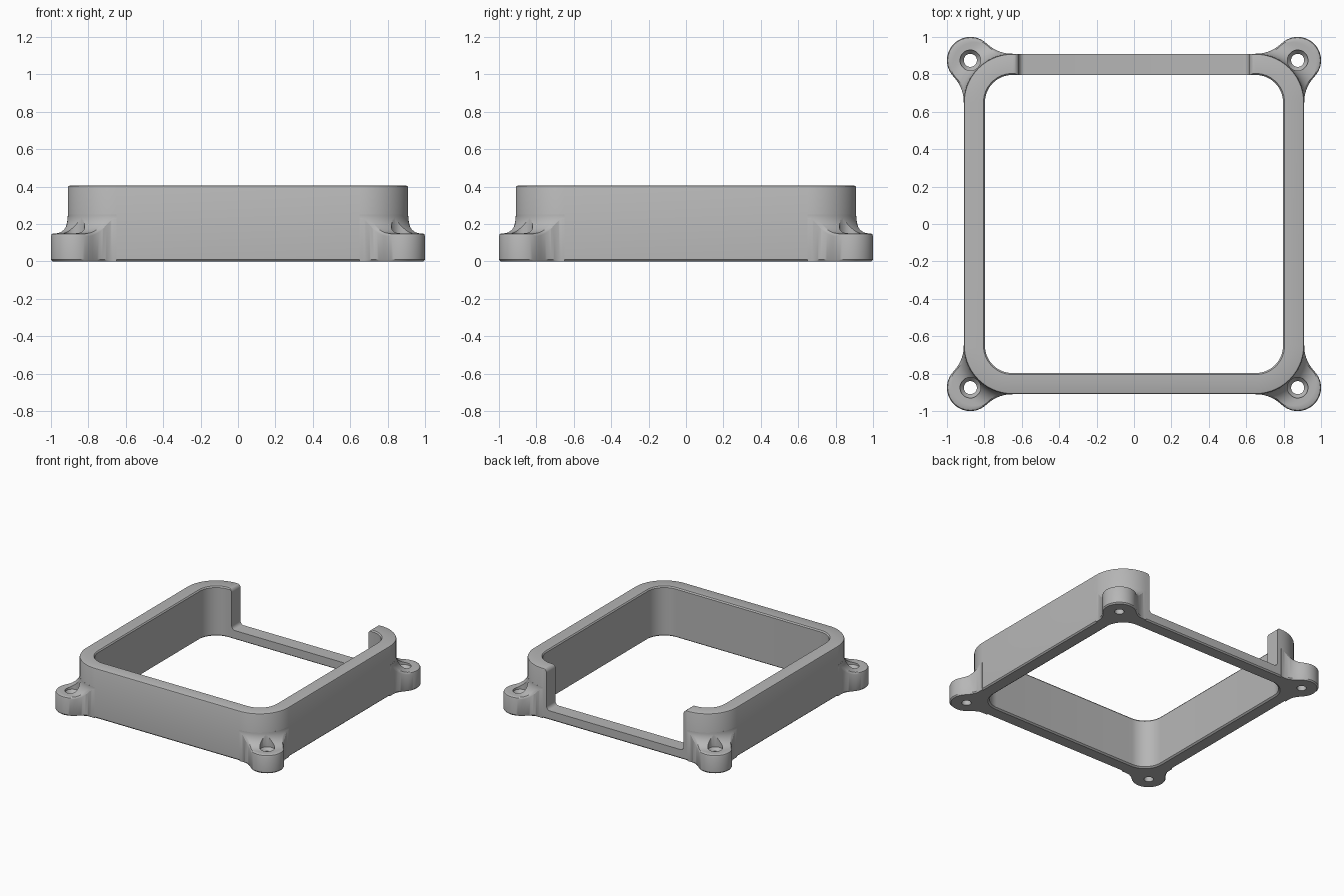
import bpy, bmesh
from math import sin, cos, pi, sqrt, radians

if "Cube" in bpy.data.objects:
    bpy.data.objects.remove(bpy.data.objects["Cube"], do_unlink=True)

CORNER = 0.65      # centre of each rounded wall corner
RADIUS = 0.26      # outer corner radius
HEIGHT = 0.405
EAR_TOP = 0.15
COVE = 0.1         # fillet between ear and wall
EAR_OFF = 0.225    # ear centre measured from the corner centre
EAR_R = 0.125

grey = bpy.data.materials.new("matte grey")
grey.use_nodes = True
colour = (0.47, 0.47, 0.47, 1)
grey.diffuse_color = colour
grey.node_tree.nodes["Principled BSDF"].inputs["Base Color"].default_value = colour


def make_object(name, bm):
    bmesh.ops.recalc_face_normals(bm, faces=bm.faces)
    mesh = bpy.data.meshes.new(name)
    bm.to_mesh(mesh)
    bm.free()
    mesh.materials.append(grey)
    obj = bpy.data.objects.new(name, mesh)
    bpy.context.collection.objects.link(obj)
    return obj


def loft(name, sections, closed):
    """Skin a row of closed sections; cap the ends unless the row closes."""
    bm = bmesh.new()
    rows = [[bm.verts.new(p) for p in s] for s in sections]
    pairs = list(zip(rows, rows[1:]))
    if closed:
        pairs.append((rows[-1], rows[0]))
    else:
        bm.faces.new(rows[0])
        bm.faces.new(rows[-1])
    for a, b in pairs:
        for i in range(len(a)):
            j = (i + 1) % len(a)
            bm.faces.new((a[i], a[j], b[j], b[i]))
    return make_object(name, bm)


def cut(obj, cutter):
    cutter.hide_render = True
    mod = obj.modifiers.new("cut", "BOOLEAN")
    mod.operation = "DIFFERENCE"
    mod.solver = "EXACT"
    mod.object = cutter
    select(obj)
    bpy.ops.object.modifier_apply(modifier=mod.name)
    bpy.data.objects.remove(cutter, do_unlink=True)


def select(obj):
    bpy.ops.object.select_all(action="DESELECT")
    obj.select_set(True)
    bpy.context.view_layer.objects.active = obj


def smooth(obj):
    select(obj)
    bpy.ops.object.shade_smooth_by_angle(angle=radians(32))


# Wall: small section swept round a rounded square
section = [(0.10, 0), (0.01, 0), (0, 0.01), (0, HEIGHT - 0.01),
           (0.003, HEIGHT - 0.003), (0.01, HEIGHT), (0.105, HEIGHT),
           (0.113, HEIGHT - 0.01), (0.113, 0.01)]
STEPS = 14
sections = []
for k, (sx, sy) in enumerate([(1, 1), (-1, 1), (-1, -1), (1, -1)]):
    for i in range(STEPS + 1):
        a = (k + i / STEPS) * pi / 2
        sections.append([(sx * CORNER + (RADIUS - o) * cos(a),
                          sy * CORNER + (RADIUS - o) * sin(a), z)
                         for o, z in section])
wall = loft("wall_frame", sections, True)

# Opening in the back wall, with rounded lower corners and eased top edges
SILL, HALF, R = 0.075, 0.615, 0.03
side = [(HALF - R + R * sin(a), SILL + R - R * cos(a))
        for a in [i * pi / 12 for i in range(7)]]
side += [(HALF + R - R * cos(a), HEIGHT - R + R * sin(a))
         for a in [i * pi / 12 for i in range(7)]]
side += [(HALF + R, HEIGHT + 0.1)]
outline = side + [(-x, z) for x, z in reversed(side)]
cut(wall, loft("opening_cutter",
               [[(x, y, z) for x, z in outline] for y in (0.7, 1.0)], False))
smooth(wall)


def ear_reach(t):
    """Distance of the ear outline beyond the wall, at angle t round the corner."""
    f = abs(t - pi / 4)
    s = EAR_OFF * sqrt(2)
    if f < radians(21.35):
        d = s * cos(f) + sqrt(EAR_R ** 2 - (s * sin(f)) ** 2)
    else:
        flare = 0.2
        c = RADIUS + flare
        b = c * sin(pi / 4 + f)
        d = b - sqrt(max(0, b * b - c * c + flare * flare))
    return max(d - RADIUS, 0.002)


def ear_height(d):
    d = min(max(d, 0), COVE)
    return EAR_TOP + COVE - sqrt(COVE ** 2 - (COVE - d) ** 2)


def ear_section(reach):
    e = min(0.015, reach / 2)
    top = ear_height(reach)
    pts = [(-0.02, 0), (reach - min(0.01, e), 0), (reach, 0.01),
           (reach, top - e), (reach - 0.3 * e, top - 0.3 * e)]
    n = 14
    for i in range(n, -1, -1):
        d = (reach - e) * (i / n) ** 2
        pts.append((d, ear_height(d)))
    return pts + [(-0.02, EAR_TOP + COVE)]


# Screw hole: narrow bore, countersink, then clearance for the screw head
bore = [(0.035, -0.1), (0.035, 0.11), (0.055, 0.135), (0.055, 0.4)]


def add_ear(name, sx, sy):
    n = 64
    rows = []
    for i in range(n + 1):
        t = i / n * pi / 2
        rows.append([(sx * (CORNER + (RADIUS + d) * cos(t)),
                      sy * (CORNER + (RADIUS + d) * sin(t)), z)
                     for d, z in ear_section(ear_reach(t))])
    ear = loft(name, rows, False)
    c = CORNER + EAR_OFF
    rings = [[(sx * c + r * cos(i * pi / 18), sy * c + r * sin(i * pi / 18), z)
              for i in range(36)] for r, z in bore]
    cut(ear, loft("bore_cutter", rings, False))
    smooth(ear)


# Four mounting ears
for y_name, sy in (("front", -1), ("back", 1)):
    for x_name, sx in (("right", -1), ("left", 1)):
        add_ear(f"mounting_ear_{y_name}_{x_name}", sx, sy)
